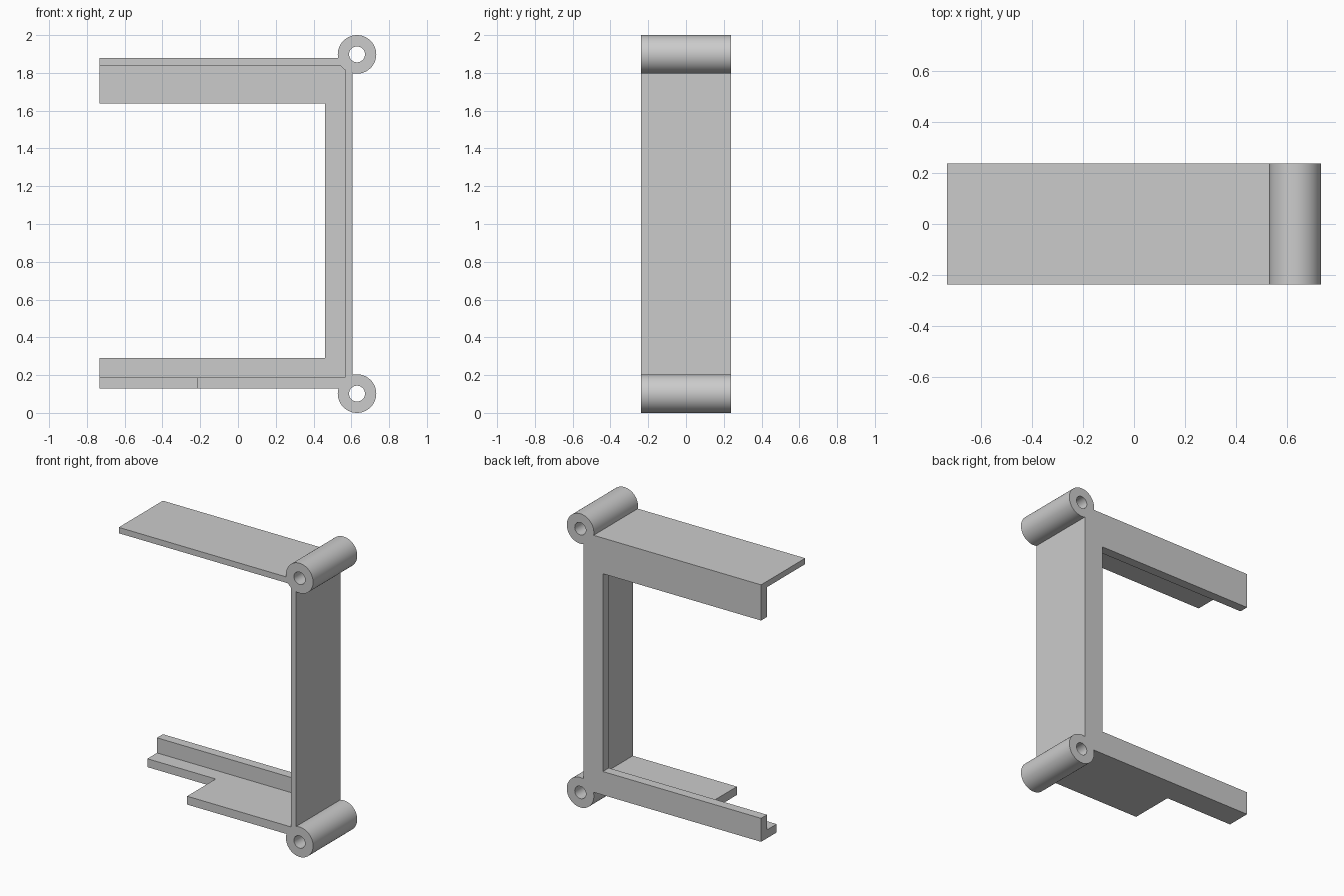
import bpy
import bmesh
from math import cos, sin, tau

cube = bpy.data.objects.get("Cube")
if cube:
    bpy.data.objects.remove(cube, do_unlink=True)

grey = bpy.data.materials.new("plain grey")
colour = (0.6, 0.6, 0.6, 1)
grey.diffuse_color = colour
grey.use_nodes = True
for node in grey.node_tree.nodes:
    if node.type == "BSDF_PRINCIPLED":
        node.inputs["Base Color"].default_value = colour

DEPTH = 0.2375       # half the bracket depth
LEFT, RIGHT = -0.732, 0.605
BOSS_X, BOSS_R, HOLE_R = 0.63, 0.102, 0.042


def prism(name, outline, y0, y1):
    """Extrude an x-z outline from y0 to y1."""
    bm = bmesh.new()
    face = bm.faces.new([bm.verts.new((x, y0, z)) for x, z in outline])
    moved = bmesh.ops.extrude_face_region(bm, geom=[face])["geom"]
    verts = [v for v in moved if isinstance(v, bmesh.types.BMVert)]
    bmesh.ops.translate(bm, verts=verts, vec=(0, y1 - y0, 0))
    bmesh.ops.recalc_face_normals(bm, faces=bm.faces)
    mesh = bpy.data.meshes.new(name)
    bm.to_mesh(mesh)
    bm.free()
    mesh.materials.append(grey)
    obj = bpy.data.objects.new(name, mesh)
    bpy.context.collection.objects.link(obj)
    return obj


def circle(x, z, r, n=64):
    return [(x + r * cos(tau * i / n), z + r * sin(tau * i / n)) for i in range(n)]


def combine(target, other, operation):
    """Apply a boolean and discard the second solid."""
    mod = target.modifiers.new("join", "BOOLEAN")
    mod.operation, mod.solver, mod.object = operation, "EXACT", other
    bpy.context.view_layer.objects.active = target
    bpy.ops.object.modifier_apply(modifier=mod.name)
    bpy.data.objects.remove(other, do_unlink=True)


# Outer side shared by the plates and the stiffening rim
outer = [(LEFT, 0.13), (0.55, 0.13), (RIGHT, 0.19),
         (RIGHT, 1.82), (0.55, 1.88), (LEFT, 1.88)]

# Thin plates: top, side wall and bottom, with a chamfered upper corner
inner = [(LEFT, 1.84), (0.54, 1.84), (0.567, 1.815), (0.567, 0.187), (LEFT, 0.187)]
bracket = prism("bracket", outer + inner, -DEPTH, DEPTH)

# Notch in the front of the bottom plate
notch = prism("notch_cutter", [(-1, 0), (-0.217, 0), (-0.217, 0.5), (-1, 0.5)], -1, 0.07)
combine(bracket, notch, "DIFFERENCE")

# Rim along the back edge
rim_inner = [(LEFT, 1.637), (0.46, 1.637), (0.46, 0.29), (LEFT, 0.29)]
combine(bracket, prism("back_rim", outer + rim_inner, DEPTH - 0.064, DEPTH), "UNION")

# Hinge bosses with through holes at the two outer corners
for z in (BOSS_R, 2 - BOSS_R):
    combine(bracket, prism("boss", circle(BOSS_X, z, BOSS_R), -DEPTH, DEPTH), "UNION")
    combine(bracket, prism("hole_cutter", circle(BOSS_X, z, HOLE_R), -1, 1), "DIFFERENCE")

bpy.ops.object.select_all(action="DESELECT")
bracket.select_set(True)
bpy.context.view_layer.objects.active = bracket
bpy.ops.object.shade_smooth_by_angle()
